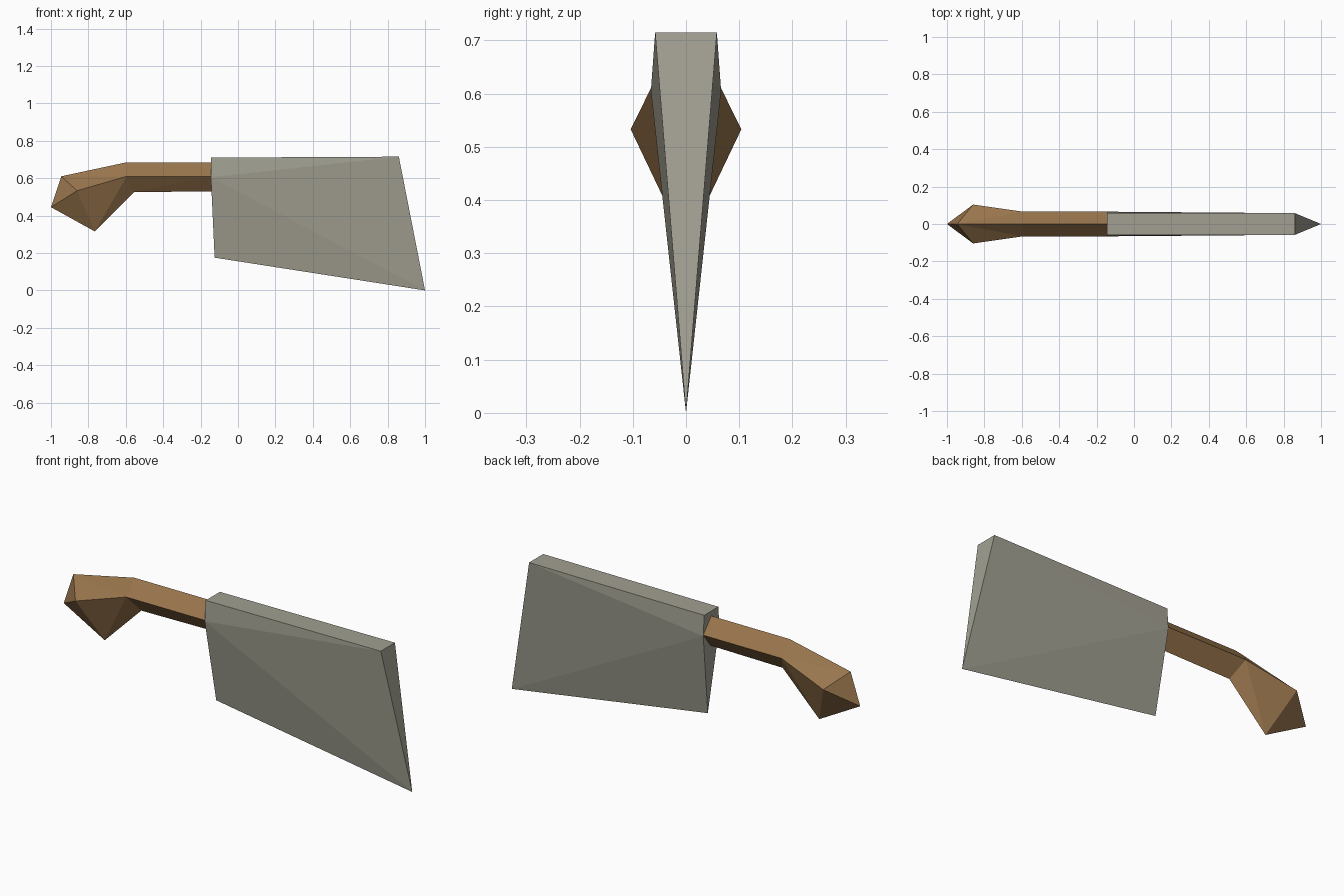
import bpy, bmesh

if "Cube" in bpy.data.objects:
    bpy.data.objects.remove(bpy.data.objects["Cube"])


def material(name, rgb):
    m = bpy.data.materials.new(name)
    m.diffuse_color = (*rgb, 1)
    m.use_nodes = True
    m.node_tree.nodes["Principled BSDF"].inputs["Base Color"].default_value = m.diffuse_color
    return m


def finish(bm, name, mat):
    bmesh.ops.recalc_face_normals(bm, faces=bm.faces)
    me = bpy.data.meshes.new(name)
    bm.to_mesh(me)
    bm.free()
    me.materials.append(mat)
    ob = bpy.data.objects.new(name, me)
    bpy.context.collection.objects.link(ob)
    return ob


steel = material("grey steel", (0.36, 0.35, 0.285))
wood = material("brown wood", (0.32, 0.18, 0.075))

# blade: faceted wedge, thick spine tapering to a cutting edge
bm = bmesh.new()
for x, y, z in [(-0.145, 0.058, 0.71), (0.86, 0.058, 0.715), (-0.145, 0.066, 0.605)]:
    for s in (-1, 1):
        bm.verts.new((x, s * y, z))
for x, z in [(-0.125, 0.175), (1.0, 0.0)]:
    bm.verts.new((x, 0, z))
bmesh.ops.convex_hull(bm, input=bm.verts[:])
finish(bm, "blade", steel)

# handle: diamond section, stations of (top, side, bottom), swelling to a pommel
stations = [
    ((-0.142, 0.685), (-0.142, 0.066, 0.61), (-0.142, 0.53)),
    ((-0.595, 0.685), (-0.595, 0.066, 0.61), (-0.555, 0.525)),
    ((-0.945, 0.61), (-0.86, 0.104, 0.533), (-0.765, 0.315)),
]
bm = bmesh.new()
rings = []
for (tx, tz), (sx, sy, sz), (bx, bz) in stations:
    pts = [(tx, 0, tz), (sx, -sy, sz), (bx, 0, bz), (sx, sy, sz)]
    rings.append([bm.verts.new(p) for p in pts])
for a, b in zip(rings, rings[1:]):
    for i in range(4):
        j = (i + 1) % 4
        # split each side so the crease runs from the side ridge
        if i in (0, 3):
            t, s = (i, j) if i == 0 else (j, i)
            bm.faces.new((a[t], a[s], b[t]))
            bm.faces.new((a[s], b[s], b[t]))
        else:
            s, d = (i, j) if i == 1 else (j, i)
            bm.faces.new((a[s], a[d], b[d]))
            bm.faces.new((a[s], b[d], b[s]))
bm.faces.new(rings[0])
tip = bm.verts.new((-1.0, 0, 0.445))
for i in range(4):
    bm.faces.new((rings[-1][i], rings[-1][(i + 1) % 4], tip))
finish(bm, "handle", wood)
